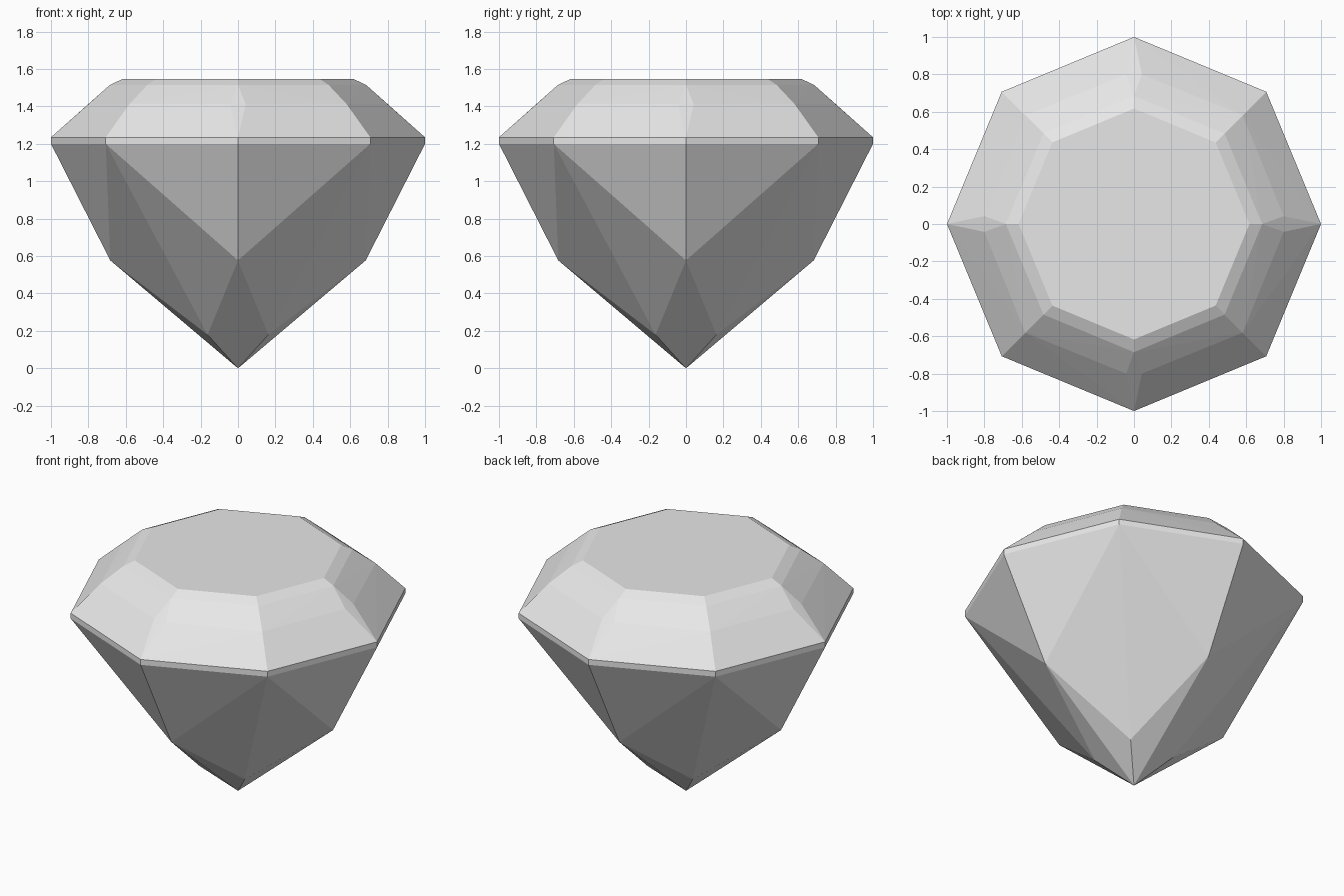
import bpy
import bmesh
from math import cos, sin, pi, radians

cube = bpy.data.objects.get("Cube")
if cube:
    bpy.data.objects.remove(cube, do_unlink=True)

stone = bpy.data.materials.new("stone_grey")
stone.use_nodes = True
colour = (0.8, 0.8, 0.8, 1)
stone.diffuse_color = colour
stone.node_tree.nodes["Principled BSDF"].inputs["Base Color"].default_value = colour


def ring(radius, z, count=8, turn=0.0):
    """Points of a regular polygon at one height."""
    return [(radius * cos(turn + i * 2 * pi / count),
             radius * sin(turn + i * 2 * pi / count), z) for i in range(count)]


points = []
# Table and its bevel
points += ring(0.617, 1.547) + ring(0.685, 1.515)
# Crown facets: a thin kite on each axis, one corner on each diagonal
points += ring(0.801, 1.412, 4, radians(3)) + ring(0.801, 1.412, 4, radians(-3))
points += ring(0.822, 1.412, 4, pi / 4)
# Girdle band
points += ring(1.0, 1.235) + ring(1.0, 1.2)
# Pavilion corners and the point
points += ring(0.683, 0.577, 4) + ring(0.23, 0.18, 4, pi / 4)
points.append((0, 0, 0))

# Every facet is convex, so the hull of the corners is the cut stone
bm = bmesh.new()
for p in points:
    bm.verts.new(p)
bmesh.ops.convex_hull(bm, input=bm.verts[:])
bmesh.ops.dissolve_limit(bm, angle_limit=radians(0.5),
                         verts=bm.verts[:], edges=bm.edges[:])
bmesh.ops.recalc_face_normals(bm, faces=bm.faces[:])

mesh = bpy.data.meshes.new("cut_gemstone")
bm.to_mesh(mesh)
bm.free()
mesh.materials.append(stone)
gem = bpy.data.objects.new("cut_gemstone", mesh)
bpy.context.collection.objects.link(gem)
